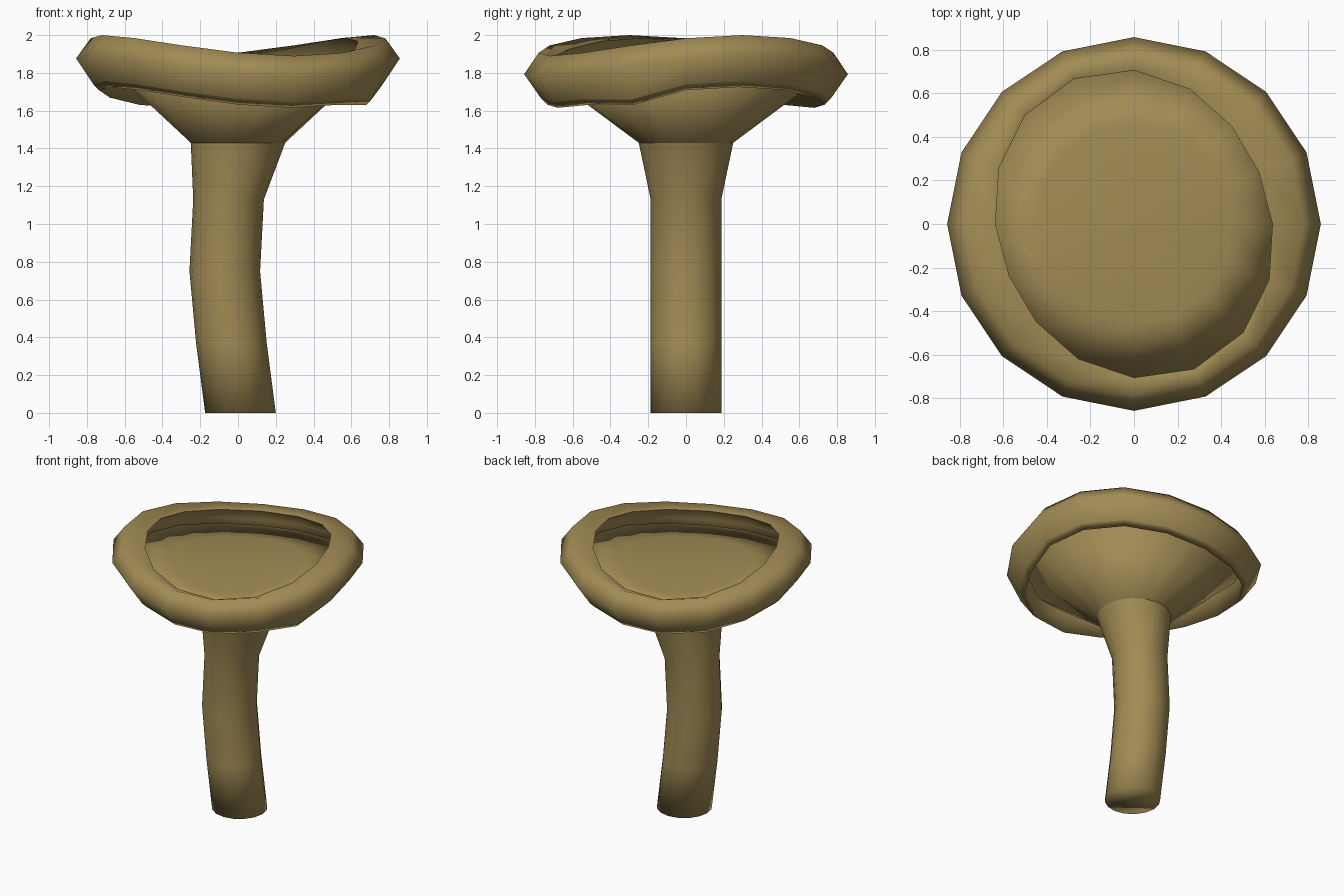
import bpy, bmesh, math

if "Cube" in bpy.data.objects:
    bpy.data.objects.remove(bpy.data.objects["Cube"])

SIDES = 16
TILT = math.radians(23)      # direction of the high side of the wavy rim

mat = bpy.data.materials.new("mushroom_tan")
mat.diffuse_color = (0.36, 0.26, 0.09, 1)
mat.use_nodes = True
mat.node_tree.nodes["Principled BSDF"].inputs["Base Color"].default_value = mat.diffuse_color


def loft(name, rings, sharp, capped=True, closed=False):
    """Bridge rings of points into a smooth skin; rings listed in sharp keep a hard edge."""
    bm = bmesh.new()
    loops = [[bm.verts.new(p) for p in ring] for ring in rings]
    pairs = list(zip(loops, loops[1:]))
    if closed:
        pairs.append((loops[-1], loops[0]))
    for a, b in pairs:
        for i in range(SIDES):
            j = (i + 1) % SIDES
            bm.faces.new((a[i], a[j], b[j], b[i]))
    if capped:
        bm.faces.new(loops[0][::-1])
        bm.faces.new(loops[-1])
    bmesh.ops.recalc_face_normals(bm, faces=bm.faces)
    for f in bm.faces:
        f.smooth = True
    for k in sharp:
        for i in range(SIDES):
            bm.edges.get((loops[k][i], loops[k][(i + 1) % SIDES])).smooth = False
    me = bpy.data.meshes.new(name)
    bm.to_mesh(me)
    bm.free()
    me.materials.append(mat)
    ob = bpy.data.objects.new(name, me)
    bpy.context.collection.objects.link(ob)
    return ob


def angles():
    return [2 * math.pi * i / SIDES for i in range(SIDES)]


def wavy_rings(profile):
    """Rings from (radius, height, wave height, wave in radius, droop of one corner)."""
    rings = []
    for r, z, wave, squash, droop in profile:
        ring = []
        for i, t in enumerate(angles()):
            w = math.cos(2 * (t - TILT))
            rr = r - squash * w
            ring.append((rr * math.cos(t), rr * math.sin(t),
                         z + wave * w - (droop if i == SIDES - 1 else 0)))
        rings.append(ring)
    return rings


# Stem: gently bent tube that flares under the cap (centre x, radius, height)
stem_path = [(0.013, 0.187, 0), (-0.035, 0.187, 0.37), (-0.07, 0.187, 0.75),
             (-0.05, 0.187, 1.13), (0, 0.25, 1.43)]
loft("stem", [[(cx + r * math.cos(t), r * math.sin(t), z) for t in angles()]
              for cx, r, z in stem_path], [4])

# Funnel: gill cone below and shallow floor above, meeting in a thin edge
loft("cap_funnel", wavy_rings([
    (0.25, 1.43, 0.0, 0.0, 0.0),
    (0.71, 1.815, 0.055, 0.01, 0.0),
    (0.45, 1.82, 0.03, 0.01, 0.0),
    (0.18, 1.81, 0.005, 0.0, 0.0),
]), [0])

# Rim: rolled wavy ring around the funnel, hollow on its inner side
loft("cap_rim", wavy_rings([
    (0.735, 1.67, 0.055, 0.0, 0.04),
    (0.765, 1.70, 0.055, 0.0, 0.04),
    (0.857, 1.835, 0.06, 0.0, 0.0),
    (0.78, 1.945, 0.055, 0.0, 0.0),
    (0.67, 1.925, 0.06, 0.05, 0.0),
    (0.745, 1.84, 0.06, 0.02, 0.0),
]), [1, 4], capped=False, closed=True)
